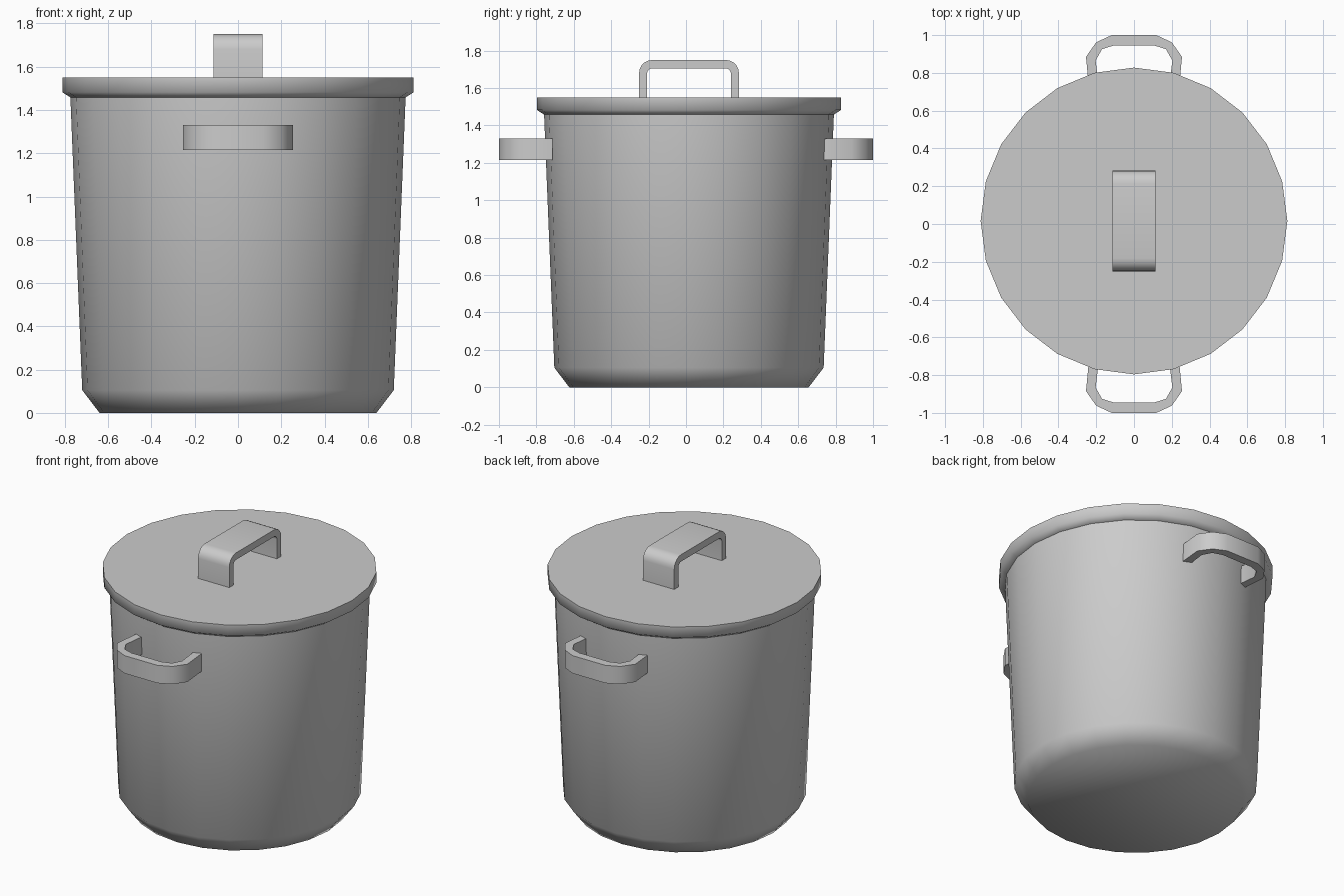
import bpy, bmesh, math
from mathutils import Vector

cube = bpy.data.objects.get("Cube")
if cube:
    bpy.data.objects.remove(cube, do_unlink=True)

CY = 0.016      # pot axis offset in y
SIDES = 24

metal = bpy.data.materials.new("brushed grey metal")
metal.use_nodes = True
GREY = (0.6, 0.6, 0.6, 1)
metal.diffuse_color = GREY
metal.node_tree.nodes["Principled BSDF"].inputs["Base Color"].default_value = GREY


def finish(name, bm, angle):
    bmesh.ops.recalc_face_normals(bm, faces=bm.faces)
    mesh = bpy.data.meshes.new(name)
    bm.to_mesh(mesh)
    bm.free()
    mesh.materials.append(metal)
    obj = bpy.data.objects.new(name, mesh)
    bpy.context.collection.objects.link(obj)
    bpy.ops.object.select_all(action='DESELECT')
    obj.select_set(True)
    bpy.context.view_layer.objects.active = obj
    bpy.ops.object.shade_smooth_by_angle(angle=math.radians(angle))
    return obj


def turned(name, profile):
    """Closed solid of revolution from (radius, height) pairs."""
    bm = bmesh.new()
    rings = []
    for r, z in profile:
        rings.append([bm.verts.new((r * math.cos(a), CY + r * math.sin(a), z))
                      for a in (math.tau * i / SIDES for i in range(SIDES))])
    for low, high in zip(rings, rings[1:]):
        for i in range(SIDES):
            j = (i + 1) % SIDES
            bm.faces.new((low[i], low[j], high[j], high[i]))
    bm.faces.new(rings[0])
    bm.faces.new(rings[-1])
    return finish(name, bm, 60)


def strap(name, outer, inner, place, width):
    """Bent flat bar: half outlines (u, v) mirrored in u, extruded along w."""
    both = [[(-u, v) for u, v in half] + [(u, v) for u, v in reversed(half)]
            for half in (outer, inner)]
    bm = bmesh.new()
    rows = []
    for (ou, ov), (iu, iv) in zip(*both):
        rows.append([bm.verts.new(place(u, v, w)) for u, v, w in
                     ((ou, ov, -width), (ou, ov, width),
                      (iu, iv, width), (iu, iv, -width))])
    for a, b in zip(rows, rows[1:]):
        for i in range(4):
            j = (i + 1) % 4
            bm.faces.new((a[i], a[j], b[j], b[i]))
    bm.faces.new(rows[0])
    bm.faces.new(rows[-1])
    return finish(name, bm, 50)


def corner(u, v, r, steps):
    """Rounded corner points from the side up to the top."""
    return [(u - r + r * math.cos(a), v - r + r * math.sin(a))
            for a in (math.pi / 2 * i / steps for i in range(steps + 1))]


# Pot body and lid
turned("pot_body", [(0.64, 0), (0.72, 0.105), (0.775, 1.465)])
turned("pot_lid", [(0.77, 1.455), (0.812, 1.482), (0.812, 1.55)])

# Arched strap on the lid
strap("lid_handle",
      [(0.267, 1.545)] + corner(0.267, 1.75, 0.07, 5),
      [(0.224, 1.545)] + corner(0.224, 1.705, 0.028, 5),
      lambda u, v, w: Vector((w, CY + u, v)), 0.113)

# Side handles, front and back
for name, side in (("front_handle", -1), ("back_handle", 1)):
    strap(name,
          [(0.238, 0.715), (0.254, 0.885), (0.2, 0.962), (0.118, 1.0)],
          [(0.185, 0.715), (0.203, 0.865), (0.17, 0.925), (0.108, 0.945)],
          lambda u, v, w, s=side: Vector((u, s * v, 1.272 + w)), 0.058)
